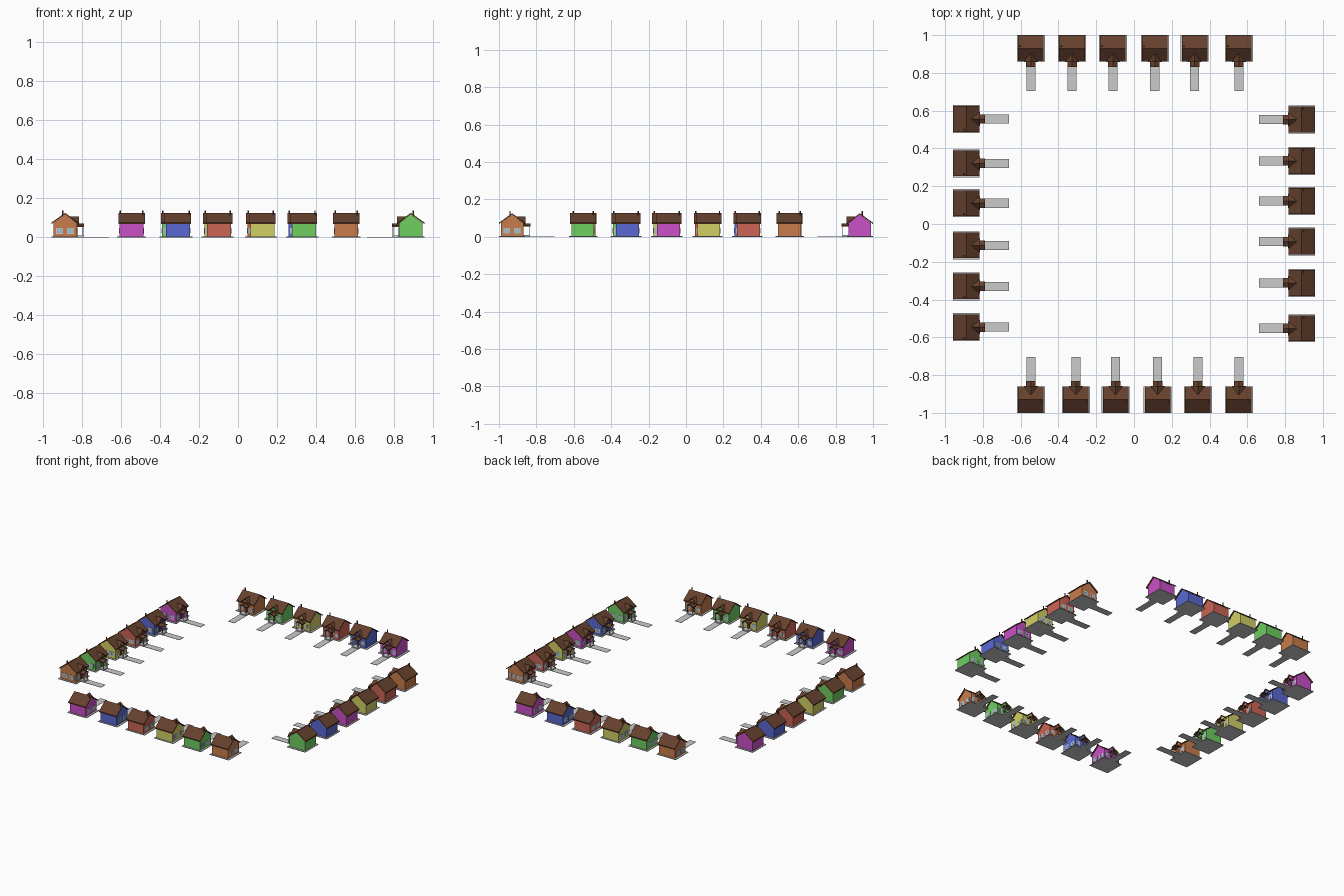
import bpy, bmesh
from math import pi
from mathutils import Matrix

if "Cube" in bpy.data.objects:
    bpy.data.objects.remove(bpy.data.objects["Cube"])


def material(name, rgb):
    m = bpy.data.materials.new(name)
    m.diffuse_color = (*rgb, 1)
    m.use_nodes = True
    m.node_tree.nodes["Principled BSDF"].inputs["Base Color"].default_value = m.diffuse_color
    return m


WALLS = {
    "orange": (0.58, 0.2, 0.07), "purple": (0.6, 0.08, 0.58), "blue": (0.1, 0.14, 0.65),
    "red": (0.6, 0.13, 0.09), "yellow": (0.64, 0.63, 0.13), "green": (0.16, 0.62, 0.12)}
wall_mats = {k: material(k + "_paint", v) for k, v in WALLS.items()}
brown = material("roof_brown", (0.13, 0.052, 0.026))
glass = material("window_glass", (0.3, 0.5, 0.6))


def box(bm, x0, x1, y0, y1, z0, z1):
    m = Matrix.Translation(((x0 + x1) / 2, (y0 + y1) / 2, (z0 + z1) / 2))
    m = m @ Matrix.Diagonal((x1 - x0, y1 - y0, z1 - z0, 1))
    bmesh.ops.create_cube(bm, size=1, matrix=m)


def prism(bm, profile, lo, hi, axis):
    """Extrude a (side, z) profile along the x or y axis."""
    def point(a, t, z):
        return (t, a, z) if axis == "x" else (a, t, z)
    start = [bm.verts.new(point(a, lo, z)) for a, z in profile]
    end = [bm.verts.new(point(a, hi, z)) for a, z in profile]
    bm.faces.new(start)
    bm.faces.new(end[::-1])
    n = len(profile)
    for i in range(n):
        j = (i + 1) % n
        bm.faces.new((start[i], end[i], end[j], start[j]))


def chevron(half, ridge, eave, t):
    return [(-half, eave), (0, ridge), (half, eave),
            (half, eave - t), (0, ridge - t), (-half, eave - t)]


def finish(bm, name, mat=None):
    bmesh.ops.recalc_face_normals(bm, faces=bm.faces)
    me = bpy.data.meshes.new(name)
    bm.to_mesh(me)
    bm.free()
    if mat:
        me.materials.append(mat)
    return me


# Walls with gable ends, plus the small gable over the entrance
def wall_mesh(mat):
    bm = bmesh.new()
    prism(bm, [(-0.06, 0.003), (-0.06, 0.074), (0, 0.119), (0.06, 0.074), (0.06, 0.003)],
          -0.061, 0.061, "x")
    prism(bm, [(-0.03, 0.06), (-0.03, 0.074), (0, 0.101), (0.03, 0.074), (0.03, 0.06)],
          -0.064, -0.03, "y")
    return finish(bm, "walls", mat)


# Main roof, entrance gable roof and porch roof
bm = bmesh.new()
prism(bm, chevron(0.069, 0.126, 0.076, 0.007), -0.068, 0.068, "x")
prism(bm, chevron(0.037, 0.108, 0.075, 0.006), -0.072, -0.024, "y")
prism(bm, chevron(0.025, 0.072, 0.060, 0.006), -0.098, -0.055, "y")
roof = finish(bm, "roof", brown)

# Vent pipe
bm = bmesh.new()
bmesh.ops.create_cone(bm, cap_ends=True, segments=10, radius1=0.004, radius2=0.004, depth=0.036,
                      matrix=Matrix.Translation((-0.057, 0.011, 0.12)))
pipe = finish(bm, "vent_pipe", brown)

# Foundation slab, porch step and garden path
bm = bmesh.new()
box(bm, -0.074, 0.074, -0.07, 0.07, 0, 0.004)
box(bm, -0.025, 0.025, -0.097, -0.06, 0, 0.009)
box(bm, -0.024, 0.024, -0.226, -0.069, 0, 0.002)
slab = finish(bm, "slab_and_path")

# Porch posts and front beam
bm = bmesh.new()
for s in (-1, 1):
    box(bm, s * 0.02 - 0.002, s * 0.02 + 0.002, -0.094, -0.09, 0.008, 0.058)
posts = finish(bm, "porch_posts")

# Door, and window frames on the front and on one side only
bm_door, bm_frame, bm_glass = bmesh.new(), bmesh.new(), bmesh.new()
box(bm_door, -0.01, 0.01, -0.0625, -0.059, 0.008, 0.05)
for s in (-1, 1):
    c = s * 0.041
    box(bm_frame, c - 0.014, c + 0.014, -0.0615, -0.059, 0.019, 0.047)
    c = s * 0.028
    box(bm_frame, -0.0625, -0.06, c - 0.018, c + 0.018, 0.018, 0.048)
    for k in (-1, 1):
        g = s * 0.041 + k * 0.0064
        h = s * 0.028 + k * 0.008
        for z in (0.0265, 0.0395):
            box(bm_glass, g - 0.005, g + 0.005, -0.0622, -0.061, z - 0.005, z + 0.005)
            box(bm_glass, -0.0632, -0.062, h - 0.0065, h + 0.0065, z - 0.005, z + 0.005)
door = finish(bm_door, "door", brown)
frames = finish(bm_frame, "window_frames")
panes = finish(bm_glass, "window_panes", glass)

wall_meshes = {k: wall_mesh(m) for k, m in wall_mats.items()}
shared = [roof, pipe, slab, posts, door, frames, panes]


def house(x, y, angle, colour):
    for me in [wall_meshes[colour]] + shared:
        ob = bpy.data.objects.new("house_" + me.name, me)
        ob.location = (x, y, 0)
        ob.rotation_euler.z = angle
        bpy.context.collection.objects.link(ob)


# Four rows of houses facing the central square
OUT = ["orange", "green", "yellow", "red", "blue", "purple"]
EAST = ["green", "blue", "purple", "yellow", "red", "orange"]
NORTH_X = (-0.546, -0.328, -0.112, 0.110, 0.321, 0.555)
SOUTH_X = (-0.546, -0.308, -0.097, 0.125, 0.338, 0.555)
WEST_Y = (-0.546, -0.330, -0.113, 0.110, 0.321, 0.556)
EAST_Y = (-0.552, -0.312, -0.093, 0.122, 0.334, 0.553)
for i in range(6):
    house(NORTH_X[i], 0.93, 0, OUT[i])
    house(SOUTH_X[i], -0.93, pi, OUT[5 - i])
    house(-0.887, WEST_Y[i], pi / 2, OUT[i])
    house(0.887, EAST_Y[i], -pi / 2, EAST[i])
